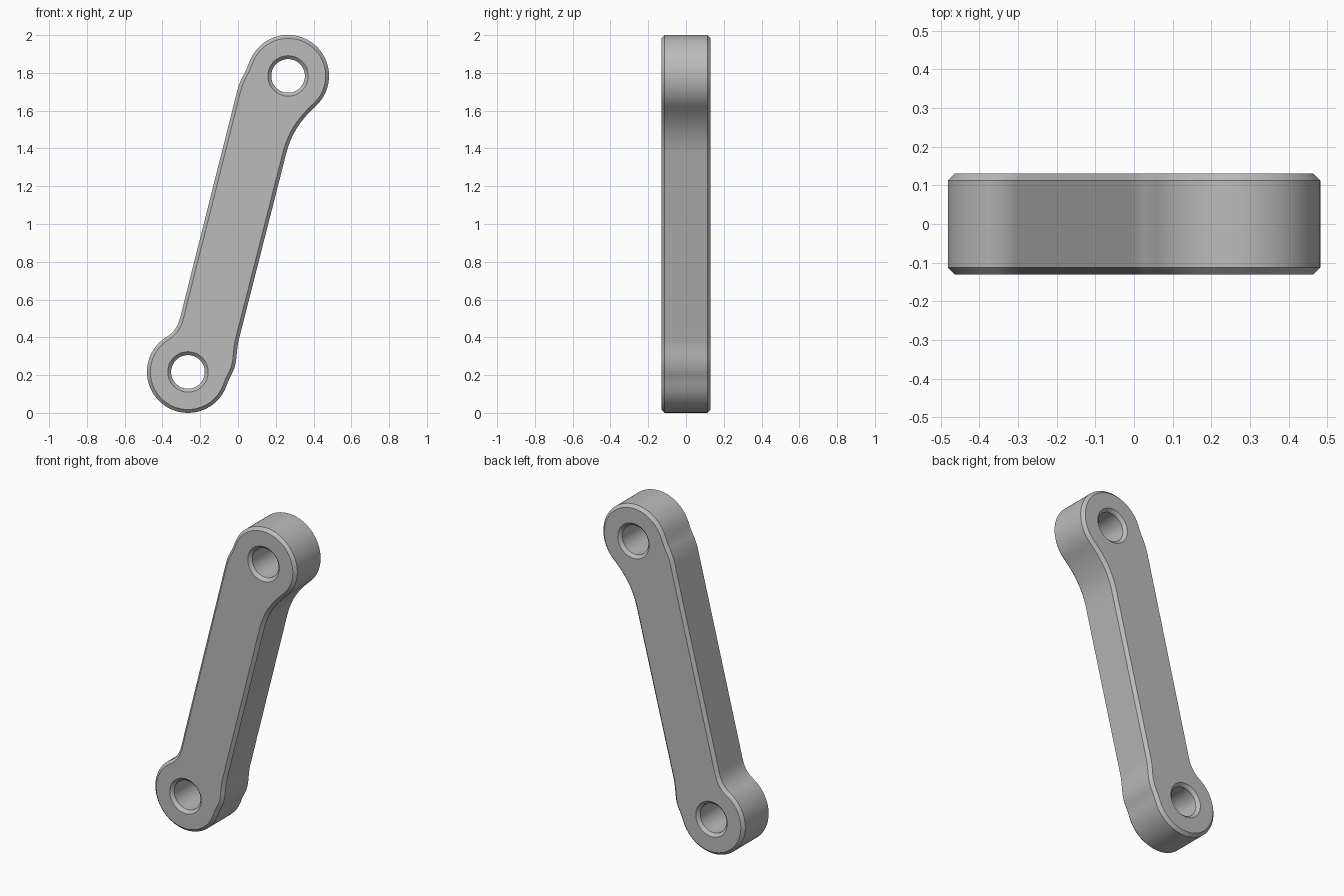
import bpy, bmesh, math
from mathutils import Vector
from mathutils.geometry import interpolate_bezier

HALF = 0.131      # half thickness
CHAMFER = 0.018
LOW, HIGH = Vector((-0.265, 0.217)), Vector((0.265, 1.784))
R_EYE, R_HOLE = 0.217, 0.089
BAR = Vector((0.245, 0.97)).normalized()

cube = bpy.data.objects.get("Cube")
if cube:
    bpy.data.objects.remove(cube, do_unlink=True)


def arc(centre, radius, start, end, steps):
    """Points along a clockwise arc, angles in degrees."""
    angles = [math.radians(start + (end - start) * i / steps) for i in range(steps + 1)]
    return [centre + radius * Vector((math.cos(a), math.sin(a))) for a in angles]


def clockwise_tangent(degrees):
    a = math.radians(degrees)
    return Vector((math.sin(a), -math.cos(a)))


def blend(p, dp, q, dq, steps=12):
    """Smooth transition leaving p along dp and reaching q along dq."""
    p, q = Vector(p), Vector(q)
    reach = (q - p).length * 0.38
    return interpolate_bezier(p, p + dp * reach, q - dq * reach, q, steps + 1)[1:-1]


def inset(points, amount):
    """Move a clockwise loop towards its right-hand side."""
    result = []
    for i, p in enumerate(points):
        t = (points[(i + 1) % len(points)] - points[i - 1]).normalized()
        result.append(p + amount * Vector((t.y, -t.x)))
    return result


# Outline of the arm, clockwise from the lower eye
low_eye = arc(LOW, R_EYE, 332, 122, 56)
high_eye = arc(HIGH, R_EYE, 152, -47, 56)
slope = Vector((0.5, 0.866))
left_a, left_b, left_c = Vector((-0.306, 0.505)), Vector((-0.008, 1.69)), Vector((0.035, 1.80))
right_a, right_b, right_c = Vector((0.253, 1.365)), Vector((0.005, 0.39)), Vector((-0.036, 0.20))
outline = (
    low_eye
    + blend(low_eye[-1], clockwise_tangent(122), left_a, BAR) + [left_a, left_b]
    + blend(left_b, BAR, left_c, slope) + [left_c]
    + blend(left_c, slope, high_eye[0], clockwise_tangent(152), 4)
    + high_eye
    + blend(high_eye[-1], clockwise_tangent(-47), right_a, -BAR, 20) + [right_a, right_b]
    + blend(right_b, -BAR, right_c, -slope) + [right_c]
    + blend(right_c, -slope, low_eye[0], clockwise_tangent(332), 4)
)
# Holes run the other way, so insetting widens them at the faces
holes = [arc(c, R_HOLE, 0, 360, 64)[:-1] for c in (LOW, HIGH)]

bm = bmesh.new()
front_edges, back_edges = [], []
for loop in [outline] + holes:
    rim = inset(loop, CHAMFER)
    levels = [(rim, -HALF), (loop, CHAMFER - HALF), (loop, HALF - CHAMFER), (rim, HALF)]
    rings = [[bm.verts.new((p.x, y, p.y)) for p in pts] for pts, y in levels]
    n = len(loop)
    for a, b in zip(rings, rings[1:]):
        for i in range(n):
            j = (i + 1) % n
            bm.faces.new((a[i], a[j], b[j], b[i]))
    for ring, edges in ((rings[0], front_edges), (rings[-1], back_edges)):
        edges += [bm.edges.get((ring[i - 1], ring[i])) for i in range(n)]

# Flat front and back faces around the holes
for edges, side in ((front_edges, -1), (back_edges, 1)):
    bmesh.ops.triangle_fill(bm, edges=edges, use_beauty=True, normal=(0, side, 0))
bmesh.ops.recalc_face_normals(bm, faces=bm.faces)

mesh = bpy.data.meshes.new("link_arm")
bm.to_mesh(mesh)
bm.free()
arm = bpy.data.objects.new("link_arm", mesh)
bpy.context.collection.objects.link(arm)

# Plain grey metal
grey = bpy.data.materials.new("grey_metal")
grey.use_nodes = True
colour = (0.5, 0.5, 0.5, 1)
grey.diffuse_color = colour
grey.node_tree.nodes["Principled BSDF"].inputs["Base Color"].default_value = colour
mesh.materials.append(grey)

bpy.ops.object.select_all(action="DESELECT")
arm.select_set(True)
bpy.context.view_layer.objects.active = arm
bpy.ops.object.shade_smooth_by_angle(angle=math.radians(30))
